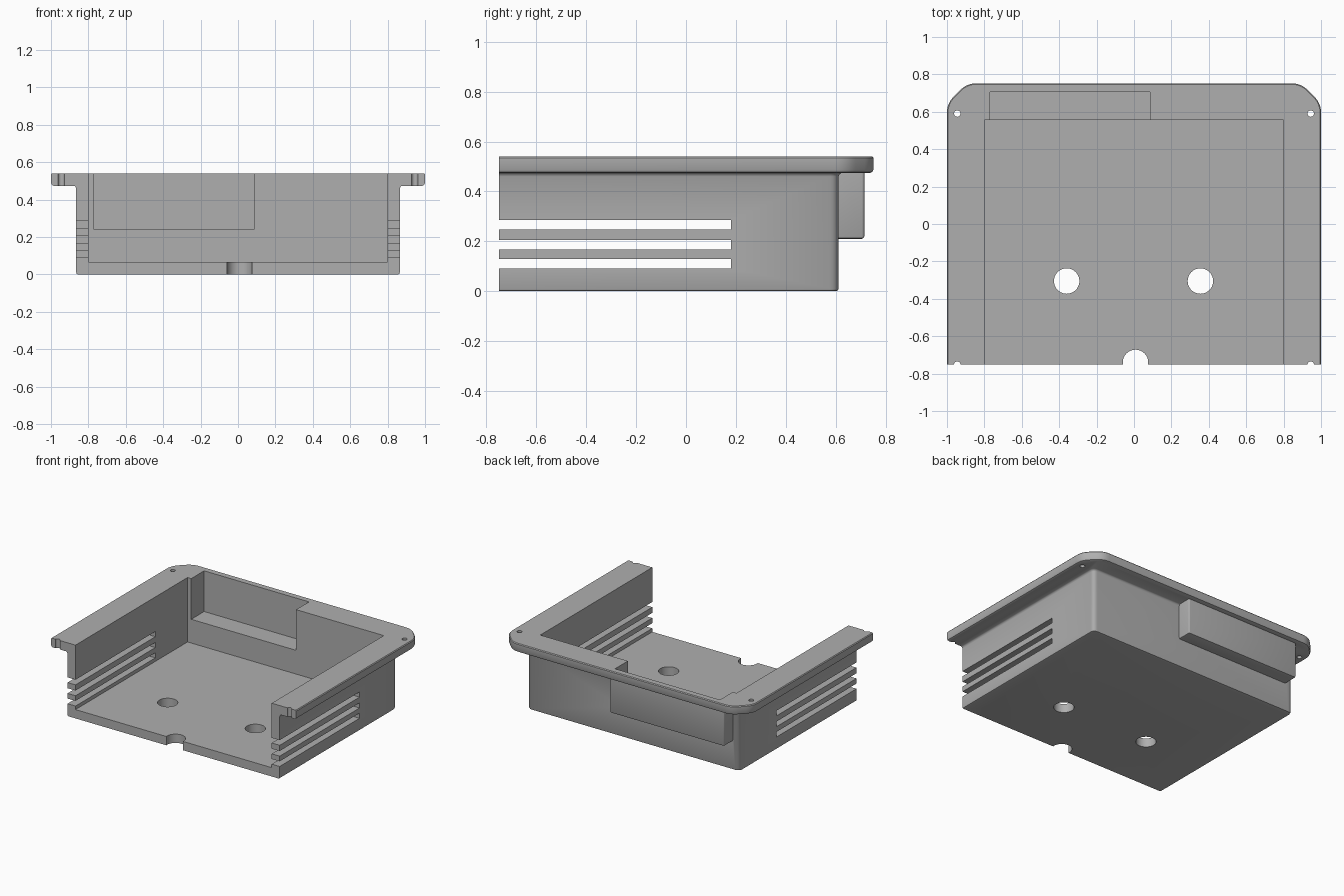
import bpy, bmesh, math
from mathutils import Vector

if "Cube" in bpy.data.objects:
    bpy.data.objects.remove(bpy.data.objects["Cube"])

grey = bpy.data.materials.new("plain grey")
grey.diffuse_color = (0.43, 0.43, 0.43, 1)
grey.use_nodes = True
grey.node_tree.nodes["Principled BSDF"].inputs["Base Color"].default_value = grey.diffuse_color


def make(name, bm):
    bmesh.ops.recalc_face_normals(bm, faces=bm.faces)
    me = bpy.data.meshes.new(name)
    bm.to_mesh(me)
    bm.free()
    ob = bpy.data.objects.new(name, me)
    bpy.context.collection.objects.link(ob)
    me.materials.append(grey)
    return ob


def rounded(corners, steps=6):
    """Outline from (x, y, tangent length) corners, each one rounded."""
    out = []
    for i, (x, y, t) in enumerate(corners):
        p = Vector((x, y))
        if t == 0:
            out.append(p)
            continue
        a = p + (Vector(corners[i - 1][:2]) - p).normalized() * t
        b = p + (Vector(corners[(i + 1) % len(corners)][:2]) - p).normalized() * t
        for k in range(steps + 1):
            s = k / steps
            out.append(a * (1 - s) ** 2 + p * 2 * s * (1 - s) + b * s ** 2)
    return out


def loft(name, outline, levels):
    """Skin outline(offset) through (z, offset) levels and cap both ends."""
    bm = bmesh.new()
    rings = [[bm.verts.new((p.x, p.y, z)) for p in outline(d)] for z, d in levels]
    n = len(rings[0])
    for lo, hi in zip(rings, rings[1:]):
        for i in range(n):
            j = (i + 1) % n
            bm.faces.new((lo[i], lo[j], hi[j], hi[i]))
    bm.faces.new(rings[0][::-1])
    bm.faces.new(rings[-1])
    return make(name, bm)


def box(name, x0, x1, y0, y1, z0, z1):
    bm = bmesh.new()
    bmesh.ops.create_cube(bm, size=1)
    for v in bm.verts:
        v.co = ((x0 + x1) / 2 + v.co.x * (x1 - x0),
                (y0 + y1) / 2 + v.co.y * (y1 - y0),
                (z0 + z1) / 2 + v.co.z * (z1 - z0))
    return make(name, bm)


def pin(name, x, y, r, z0, z1, sides=40):
    bm = bmesh.new()
    bmesh.ops.create_cone(bm, cap_ends=True, segments=sides, radius1=r, radius2=r, depth=z1 - z0)
    bmesh.ops.translate(bm, verts=bm.verts, vec=(x, y, (z0 + z1) / 2))
    return make(name, bm)


def combine(target, tool, operation):
    m = target.modifiers.new(operation.lower(), 'BOOLEAN')
    m.operation, m.solver, m.object = operation, 'EXACT', tool
    bpy.context.view_layer.objects.active = target
    bpy.ops.object.modifier_apply(modifier=m.name)
    bpy.data.objects.remove(tool, do_unlink=True)


FRONT = -0.95   # solids run past the open front and are trimmed later


def body_outline(d):
    w, b = 0.865 + d, 0.612 + d
    return rounded([(-w, FRONT, 0), (w, FRONT, 0), (w, b, 0.035), (-w, b, 0.035)])


def bump_outline(d):
    b = 0.715 + d
    return rounded([(-0.81 - d, 0.58, 0), (0.12 + d, 0.58, 0),
                    (0.12 + d, b, 0.01), (-0.81 - d, b, 0.01)], 3)


def flange_outline(d):
    w, b, c = 1 + d, 0.752 + d, 0.4 * d
    return rounded([(-w, FRONT, 0), (w, FRONT, 0), (w, 0.645 + c, 0.05), (0.893 + c, b, 0.05),
                    (-0.893 - c, b, 0.05), (-w, 0.645 + c, 0.05)])


# outer solids: body with rounded base and a fillet below the rim, rear bump, rim
case = loft("enclosure_tray", body_outline,
            [(0, -0.01), (0.003, -0.003), (0.01, 0), (0.46, 0), (0.469, 0.004),
             (0.476, 0.014), (0.5, 0.014)])
bump = loft("rear_bump", bump_outline, [(0.21, -0.01), (0.213, -0.003), (0.22, 0), (0.5, 0)])
flange = loft("rim", flange_outline,
              [(0.474, -0.014), (0.478, -0.005), (0.488, 0), (0.534, 0), (0.54, -0.005)])
combine(case, bump, 'UNION')
combine(case, flange, 'UNION')

# main cavity, rear pocket and the open front
cuts = [box("cavity", -0.8, 0.8, -1.2, 0.555, 0.065, 0.8),
        box("pocket", -0.77, 0.085, 0.4, 0.705, 0.24, 0.8),
        box("front_trim", -1.5, 1.5, -1.5, -0.75, -0.5, 1)]
# vent slots through both side walls
for z in (0.091, 0.167, 0.247):
    cuts.append(box("vent_slots", -0.88, 0.88, -1.2, 0.18, z, z + 0.038))
# floor holes and cable notch
for x, y in ((-0.36, -0.305), (0.355, -0.305), (0.008, -0.74)):
    cuts.append(pin("floor_hole", x, y, 0.068, -0.1, 0.1))
# screw holes in the rim, the front pair cut in half by the open front
for x in (-0.945, 0.945):
    x = math.copysign(0.945, x)
    for y in (0.59, -0.752):
        cuts.append(pin("screw_hole", x, y, 0.017, 0.4, 0.7, 20))
for c in cuts:
    combine(case, c, 'DIFFERENCE')

bpy.ops.object.select_all(action='DESELECT')
case.select_set(True)
bpy.context.view_layer.objects.active = case
bpy.ops.object.shade_smooth_by_angle(angle=math.radians(35))
